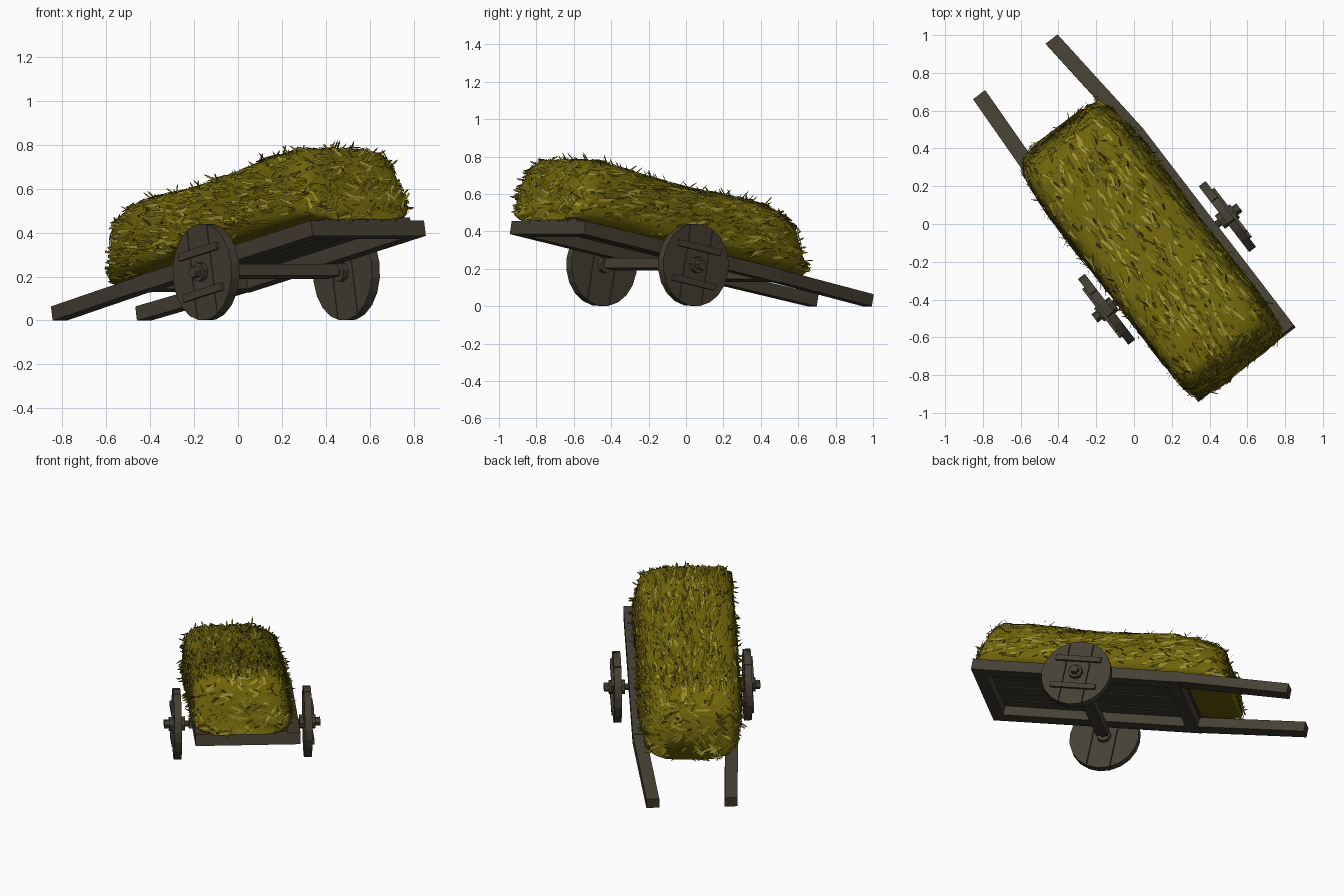
import bpy, bmesh, math, random
from mathutils import Vector, Matrix

random.seed(4)
cube = bpy.data.objects.get("Cube")
if cube:
    bpy.data.objects.remove(cube)


def material(name, rgb):
    m = bpy.data.materials.new(name)
    m.use_nodes = True
    m.diffuse_color = (*rgb, 1)
    b = m.node_tree.nodes["Principled BSDF"]
    b.inputs["Base Color"].default_value = (*rgb, 1)
    b.inputs["Roughness"].default_value = 0.9
    return m


WOOD = material("weathered wood", (0.06, 0.051, 0.034))
HAY = material("hay", (0.16, 0.128, 0.003))
STRAW = material("pale straw", (0.33, 0.28, 0.03))
DRY = material("dark straw", (0.07, 0.057, 0.003))

# Frames: level is turned about z, tilted also pitches the bed down to its handles
YAW = Matrix.Rotation(math.radians(37.5), 4, 'Z')
LEVEL = YAW @ Matrix.Translation((0.008, 0, 0))
TILTED = LEVEL @ Matrix.Translation((0, 0, 0.235)) @ Matrix.Rotation(math.radians(-11.1), 4, 'X')


def finish(name, bm, mats, frame):
    me = bpy.data.meshes.new(name)
    bm.to_mesh(me)
    bm.free()
    for m in mats:
        me.materials.append(m)
    ob = bpy.data.objects.new(name, me)
    ob.matrix_world = frame
    bpy.context.collection.objects.link(ob)
    return ob


def finish_wood(name, bm, frame):
    bmesh.ops.recalc_face_normals(bm, faces=bm.faces)
    finish(name, bm, [WOOD], frame)


def add_box(bm, centre, size):
    m = Matrix.Translation(centre) @ Matrix.Diagonal((*size, 1))
    bmesh.ops.create_cube(bm, size=1, matrix=m)


def box(name, centre, size):
    bm = bmesh.new()
    add_box(bm, centre, size)
    finish_wood(name, bm, TILTED)


def add_rod(bm, x0, x1, r, sides, y=0, z=0):
    m = Matrix.Translation(((x0 + x1) / 2, y, z)) @ Matrix.Rotation(math.pi / 2, 4, 'Y')
    bmesh.ops.create_cone(bm, cap_ends=True, segments=sides, radius1=r, radius2=r,
                          depth=abs(x1 - x0), matrix=m)


# Bed: side rails running on into inward-leaning handles
REAR, BEND, TIP = -0.966, 0.377, 1.056
AXLE_X, AXLE_Y, AXLE_Z = 0.005, -0.262, -0.066
for rail_x, tip_x, label in ((0.298, 0.242, "left"), (-0.272, -0.242, "right")):
    box(label + "_rail", (rail_x, (REAR + BEND) / 2, 0), (0.08, BEND - REAR, 0.072))
    bm = bmesh.new()
    add_box(bm, (0, (BEND + TIP) / 2, 0), (0.08, TIP - BEND, 0.066))
    for v in bm.verts:
        v.co.x += rail_x if v.co.y < 0.7 else tip_x
    finish_wood(label + "_handle", bm, TILTED)

# Cross beams and lengthwise floor boards
for label, y in (("rear", REAR + 0.04), ("front", BEND - 0.05)):
    box(label + "_cross_beam", (0.013, y, -0.003), (0.5, 0.08, 0.066))
for i in range(6):
    box("floor_board", (-0.194 + i * 0.083, (REAR + BEND) / 2, 0.036 + 0.003 * (i % 2)),
        (0.077, BEND - REAR, 0.018))

# Axle
box("axle_beam", (AXLE_X, AXLE_Y, AXLE_Z + 0.003), (0.66, 0.075, 0.054))
bm = bmesh.new()
add_rod(bm, AXLE_X - 0.46, AXLE_X + 0.46, 0.02, 8, AXLE_Y, AXLE_Z)
finish_wood("axle_rod", bm, TILTED)

# Wheels: a disc sawn into three planks, with battens and hub
for side, label in ((1, "left"), (-1, "right")):
    at = TILTED @ Matrix.Translation((AXLE_X + side * 0.403, AXLE_Y, AXLE_Z))
    for lo, hi in ((-0.3, -0.077), (-0.073, 0.073), (0.077, 0.3)):
        bm = bmesh.new()
        add_rod(bm, -0.023, 0.023, 0.221, 20)
        for cut, way in ((lo, -1), (hi, 1)):
            r = bmesh.ops.bisect_plane(bm, geom=bm.verts[:] + bm.edges[:] + bm.faces[:],
                                       plane_co=(0, cut, 0), plane_no=(0, way, 0), clear_outer=True)
            edges = [e for e in r["geom_cut"] if isinstance(e, bmesh.types.BMEdge)]
            if edges:
                bmesh.ops.edgeloop_fill(bm, edges=edges)
        finish_wood(label + "_wheel_plank", bm, at)
    bm = bmesh.new()
    for z in (-0.095, 0.095):
        add_box(bm, (side * 0.03, 0, z), (0.016, 0.29, 0.034))
    finish_wood(label + "_wheel_battens", bm, at)
    bm = bmesh.new()
    add_rod(bm, -side * 0.05, side * 0.05, 0.045, 8)
    add_rod(bm, side * 0.05, side * 0.08, 0.028, 6)
    finish_wood(label + "_hub", bm, at)

# Hay heap: rounded sections lofted along the bed (station, top height, half width, forward lean)
STATIONS = [(-0.935, 0.62, 0.22, 0.025), (-0.92, 0.7, 0.265, 0.04), (-0.88, 0.755, 0.295, 0.04),
            (-0.82, 0.785, 0.31, 0.02), (-0.65, 0.77, 0.317, 0), (-0.5, 0.735, 0.317, 0),
            (-0.3, 0.682, 0.317, 0), (-0.1, 0.638, 0.317, 0), (0.1, 0.605, 0.317, 0),
            (0.3, 0.57, 0.317, 0), (0.45, 0.54, 0.31, 0), (0.56, 0.495, 0.29, -0.01),
            (0.615, 0.44, 0.255, -0.015), (0.635, 0.36, 0.2, -0.015)]
RING = 28


def power(c, e):
    return math.copysign(abs(c) ** e, c)


bm = bmesh.new()
rings = []
for s, top, half, lean in STATIONS:
    base = 0.272 - 0.196 * (s - lean)
    ring = []
    for k in range(RING):
        a = 2 * math.pi * k / RING
        h = power(math.sin(a), 0.45)
        x = -0.03 - 0.018 * h + half * power(math.cos(a), 0.45) * (0.96 - 0.08 * h)
        z = (base + top) / 2 + (top - base) / 2 * h
        wob = random.uniform(-0.007, 0.007)
        ring.append(bm.verts.new((x + wob, s + lean * h + wob, max(base, z + wob))))
    rings.append(ring)
for r0, r1 in zip(rings, rings[1:]):
    for k in range(RING):
        j = (k + 1) % RING
        bm.faces.new((r0[k], r0[j], r1[j], r1[k]))
bm.faces.new(rings[0])
bm.faces.new(rings[-1])
bmesh.ops.recalc_face_normals(bm, faces=bm.faces)
tri = bm.copy()
bmesh.ops.triangulate(tri, faces=tri.faces)
tri.normal_update()
spots = [([v.co.copy() for v in f.verts], f.normal.copy(), f.calc_area())
         for f in tri.faces if f.normal.z > -0.5]
tri.free()
heap = finish("hay_heap", bm, [HAY], LEVEL)
for p in heap.data.polygons:
    p.use_smooth = True

# Loose straw: blades lying along the heap, plus some sticking out
bm = bmesh.new()


def blade(p, along, flat, length, width, mat):
    side = along.cross(flat).normalized() * width / 2
    tip = p + along * length
    mid = p + along * length * 0.75
    pts = (p - side * 0.8, p + side * 0.8, mid + side, tip, mid - side)
    f = bm.faces.new([bm.verts.new(c) for c in pts])
    f.material_index = mat
    f.normal_update()
    if f.normal.dot(flat) < 0:
        f.normal_flip()


weights = [w for _, _, w in spots]
for i, (tv, n, _) in enumerate(random.choices(spots, weights, k=2000)):
    u, w = sorted((random.random(), random.random()))
    p = tv[0] * u + tv[1] * (w - u) + tv[2] * (1 - w)
    jitter = Vector([random.gauss(0, 0.18) for _ in range(3)])
    grain = Vector((0, random.choice((-1, 1)), 0)) + jitter
    if abs(n.y) > 0.6:
        grain = Vector((random.choice((-1, 1)), 0, random.gauss(0, 0.7))) + jitter
    lie = (grain - n * grain.dot(n)).normalized()
    if i % 7 == 0:
        along = (lie + n * random.uniform(0.4, 1.6)).normalized()
        blade(p - along * 0.025, along, n + jitter, random.uniform(0.06, 0.09), 0.01, 0)
    else:
        length = random.uniform(0.05, 0.11)
        along = (lie + n * random.uniform(-0.02, 0.06)).normalized()
        blade(p + n * 0.006 - along * length / 2, along, n + jitter, length,
              random.uniform(0.009, 0.017), random.choices((0, 1, 2), (5, 2, 1))[0])
finish("loose_straw", bm, [HAY, STRAW, DRY], LEVEL)
